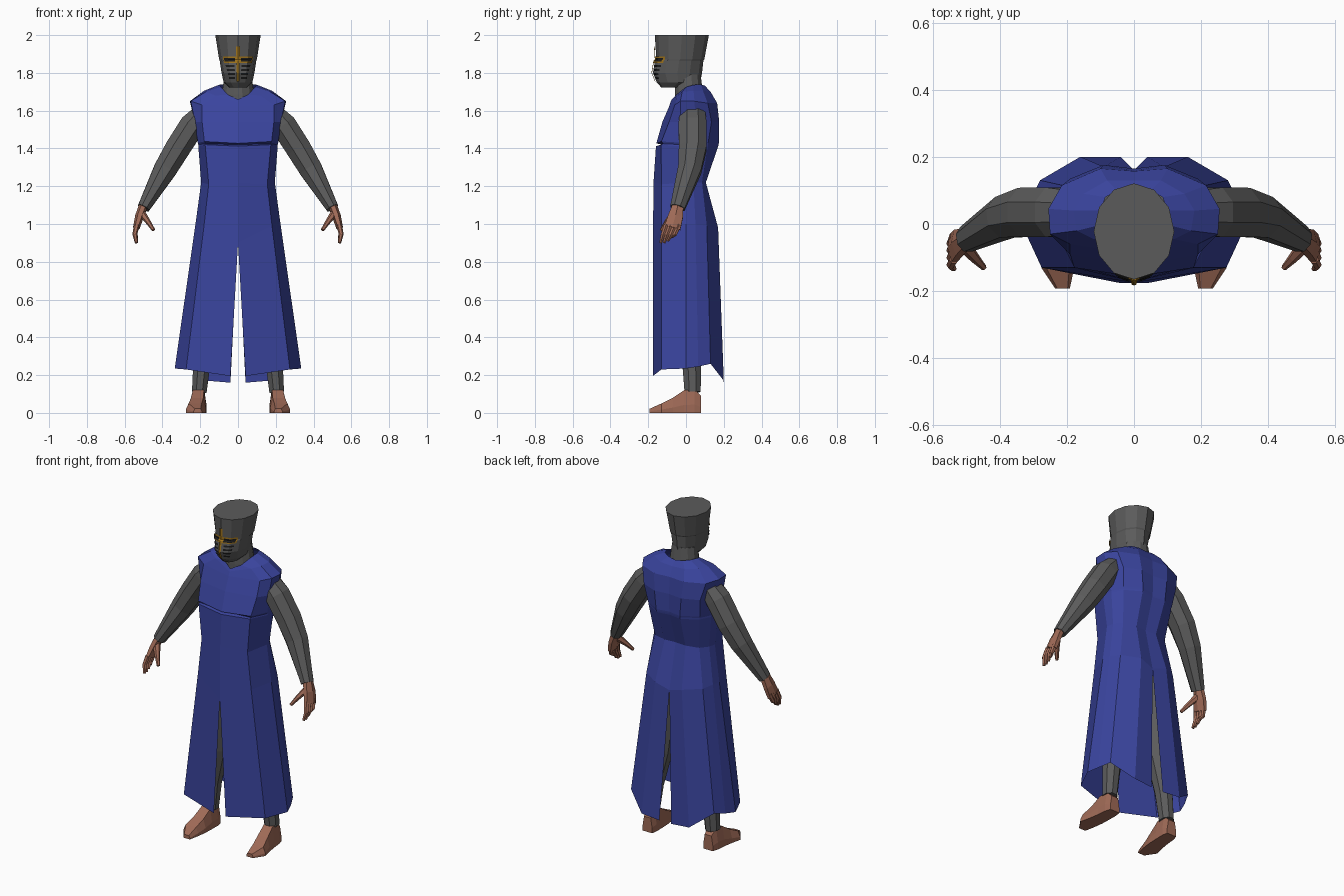
import bpy, bmesh, math
from mathutils import Vector


def material(name, rgb):
    m = bpy.data.materials.new(name)
    m.diffuse_color = (*rgb, 1)
    return m


BLUE = material("tunic_blue", (0.042, 0.058, 0.34))
GREY = material("mail_grey", (0.105, 0.105, 0.105))
SKIN = material("skin", (0.35, 0.145, 0.095))
GOLD = material("gold", (0.36, 0.18, 0.012))
DARK = material("dark_slot", (0.012, 0.012, 0.012))


def loft(name, rings, mat, closed=True, caps=True, mirror=False, centre=None):
    """Skin a list of equal-length rings of points, flat shaded."""
    bm = bmesh.new()
    rows = [[bm.verts.new(p) for p in r] for r in rings]
    n = len(rows[0])
    for a, b in zip(rows, rows[1:]):
        for i in range(n if closed else n - 1):
            j = (i + 1) % n
            bm.faces.new((a[i], a[j], b[j], b[i]))
    if closed and caps:
        bm.faces.new(rows[0])
        bm.faces.new(rows[-1])
    bmesh.ops.recalc_face_normals(bm, faces=bm.faces)
    # make sure the shell faces outwards
    if centre is None:
        centre = sum((v.co for v in bm.verts), Vector()) / len(bm.verts)
    c = Vector(centre)
    if sum(f.normal.dot(f.calc_center_median() - c) * f.calc_area() for f in bm.faces) < 0:
        bmesh.ops.reverse_faces(bm, faces=bm.faces)
    me = bpy.data.meshes.new(name)
    bm.to_mesh(me)
    bm.free()
    me.materials.append(mat)
    ob = bpy.data.objects.new(name, me)
    bpy.context.collection.objects.link(ob)
    if mirror:
        ob.modifiers.new("Mirror", 'MIRROR').merge_threshold = 0.0005
    return ob


def tube(name, path, mat, n=8, mirror=True):
    """Tube along (x, y, z, radius in depth, radius across)."""
    pts = [Vector(p[:3]) for p in path]
    rings = []
    for i, p in enumerate(path):
        t = (pts[min(i + 1, len(pts) - 1)] - pts[max(i - 1, 0)]).normalized()
        a = Vector((0, 1, 0))
        a = (a - t * a.dot(t)).normalized()
        b = t.cross(a)
        rings.append([pts[i] + a * p[3] * math.cos(2 * math.pi * (k + .5) / n)
                      + b * p[4] * math.sin(2 * math.pi * (k + .5) / n) for k in range(n)])
    return loft(name, rings, mat, mirror=mirror)


# Tunic top: half rings from centre front round to centre back, bottom to top
chest = [
    [(0, -.13, 1.42), (.172, -.122, 1.425), (.21, -.02, 1.42), (.205, .05, 1.42),
     (.172, .115, 1.42), (.08, .172, 1.42), (0, .16, 1.42)],
    [(0, -.157, 1.427), (.178, -.13, 1.437), (.213, -.02, 1.43), (.207, .05, 1.43),
     (.175, .117, 1.43), (.08, .174, 1.43), (0, .161, 1.43)],
    [(0, -.125, 1.54), (.19, -.09, 1.54), (.228, -.03, 1.54), (.228, .05, 1.54),
     (.19, .135, 1.54), (.09, .176, 1.54), (0, .165, 1.54)],
    [(0, -.09, 1.62), (.19, -.06, 1.63), (.25, -.03, 1.65), (.255, .045, 1.65),
     (.215, .115, 1.64), (.1, .165, 1.64), (0, .157, 1.64)],
    [(0, -.082, 1.645), (.12, -.045, 1.68), (.17, -.02, 1.70), (.18, .04, 1.705),
     (.15, .09, 1.705), (.08, .13, 1.70), (0, .13, 1.695)],
    [(0, -.075, 1.66), (.055, -.05, 1.685), (.09, .0, 1.725), (.1, .04, 1.737),
     (.085, .08, 1.738), (.05, .1, 1.732), (0, .105, 1.725)],
]
loft("tunic_chest", chest, BLUE, closed=False, mirror=True, centre=(0, 0, 1.5))

# Tunic skirt: the split hem leaves the centre line below the slit tops
skirt = [
    [(0, -.13, 1.42), (.172, -.122, 1.425), (.21, -.02, 1.42), (.205, .05, 1.42),
     (.172, .115, 1.42), (.08, .172, 1.42), (0, .16, 1.42)],
    [(0, -.159, 1.412), (.174, -.132, 1.42), (.21, -.015, 1.41), (.205, .05, 1.41),
     (.172, .115, 1.41), (.08, .17, 1.41), (0, .158, 1.41)],
    [(0, -.172, 1.22), (.155, -.13, 1.21), (.195, 0, 1.22), (.185, .04, 1.22),
     (.15, .085, 1.22), (.07, .105, 1.22), (0, .1, 1.22)],
    [(0, -.175, .90), (.18, -.13, .99), (.225, 0, 1.0), (.217, .05, 1.0),
     (.19, .11, .99), (.09, .17, .98), (0, .16, .95)],
    [(.04, -.176, .195), (.275, -.13, .23), (.335, 0, .235), (.312, .065, .245),
     (.28, .13, .26), (.16, .2, .17), (.04, .2, .16)],
]
loft("tunic_skirt", skirt, BLUE, closed=False, mirror=True, centre=(0, 0, .8))

# Sleeves and trouser legs
tube("sleeve", [(.18, .035, 1.60, .07, .05), (.24, .035, 1.525, .08, .073),
                (.32, .035, 1.40, .079, .072), (.385, .02, 1.29, .067, .066),
                (.5, -.045, 1.085, .042, .035)], GREY)
tube("trouser_leg", [(.1, .01, .97, .085, .083), (.12, .01, .85, .085, .083),
                     (.15, .02, .5, .065, .065), (.19, .03, .28, .055, .05),
                     (.205, .035, .11, .046, .042)], GREY)

# Hands: palm, four fingers and thumb
tube("palm", [(.498, -.04, 1.105, .032, .024), (.522, -.055, 1.04, .045, .023),
              (.538, -.072, .98, .05, .018)], SKIN, 6)
for i, o in enumerate((-.035, -.012, .012, .034)):
    tube("finger_%d" % (i + 1),
         [(.536, -.07 + o, .995, .013, .015), (.546, -.09 + o * .9, .945, .013, .013),
          (.537, -.106 + o * .8, .9 + max(0, o) * .9, .008, .009)], SKIN, 6)
tube("thumb", [(.508, -.06, 1.055, .024, .02), (.475, -.1, 1.01, .016, .014),
               (.447, -.13, .968, .009, .009)], SKIN, 6)

# Feet: cross-sections from heel to toe (y, centre x, half width, top height)
foot = []
for y, x, w, h in ((.08, .205, .032, .09), (.045, .207, .04, .125), (-.01, .21, .042, .12),
                   (-.07, .216, .046, .08), (-.13, .227, .049, .05), (-.192, .213, .022, .022)):
    foot.append([(x - w, y, 0), (x - w, y, h * .35), (x - w * .7, y, h),
                 (x + w * .7, y, h), (x + w, y, h * .35), (x + w, y, 0)])
loft("foot", foot, SKIN, mirror=True)

# Neck covering
tube("neck", [(0, .02, 1.60, .08, .09), (0, .015, 1.69, .077, .088),
              (0, .01, 1.79, .07, .074)], GREY, 12, mirror=False)

# Helmet: twelve-sided (height, x radius, centre y, y radius)
HELM = [(2.0, .12, -.022, .143), (1.872, .1, -.03, .127), (1.865, .097, -.036, .128),
        (1.8, .087, -.045, .13), (1.75, .076, -.04, .115), (1.722, .045, -.07, .06)]


def helm_point(deg, z, off=0.0):
    """Point on the faceted helmet, 0 degrees at the front."""
    for (z1, *p), (z0, *q) in zip(HELM, HELM[1:]):
        if z >= z0 - 1e-6:
            f = (z1 - z) / (z1 - z0)
            rx, cy, ry = [a + (b - a) * f for a, b in zip(p, q)]
            break
    k = math.floor(deg / 30)
    f = deg / 30 - k
    a, b = math.radians(k * 30), math.radians(k * 30 + 30)
    s = math.sin(a) * (1 - f) + math.sin(b) * f
    c = math.cos(a) * (1 - f) + math.cos(b) * f
    return ((rx + off) * s, cy - (ry + off) * c, z)


loft("helmet", [[helm_point(d, h[0]) for d in range(0, 360, 30)] for h in HELM], GREY)


def plate(name, d0, d1, z0, z1, off, mat):
    """Thin plate following the helmet between two angles and two heights."""
    degs = sorted({d0, d1} | {d for d in range(-90, 91, 30) if d0 < d < d1})
    zs = sorted({z0, z1} | {h[0] for h in HELM if z0 < h[0] < z1})
    loft(name, [[helm_point(d, z, off) for d in degs] for z in zs], mat,
         closed=False, centre=(0, 0, 1.85))


# Gold cross, eye slits and breathing slots
plate("cross_upright", -5, 5, 1.755, 1.94, .008, GOLD)
plate("cross_bar", -50, 50, 1.853, 1.887, .005, GOLD)
for side, s in (("right", 1), ("left", -1)):
    d0, d1 = sorted((9 * s, 45 * s))
    plate("eye_slit_" + side, d0, d1, 1.860, 1.880, .008, DARK)
    for i in range(4):
        d0, d1 = sorted((11 * s, (44 - 3 * i) * s))
        z = 1.837 - .021 * i
        plate("breath_slot_%s_%d" % (side, i + 1), d0, d1, z - .006, z + .004, .004, DARK)
